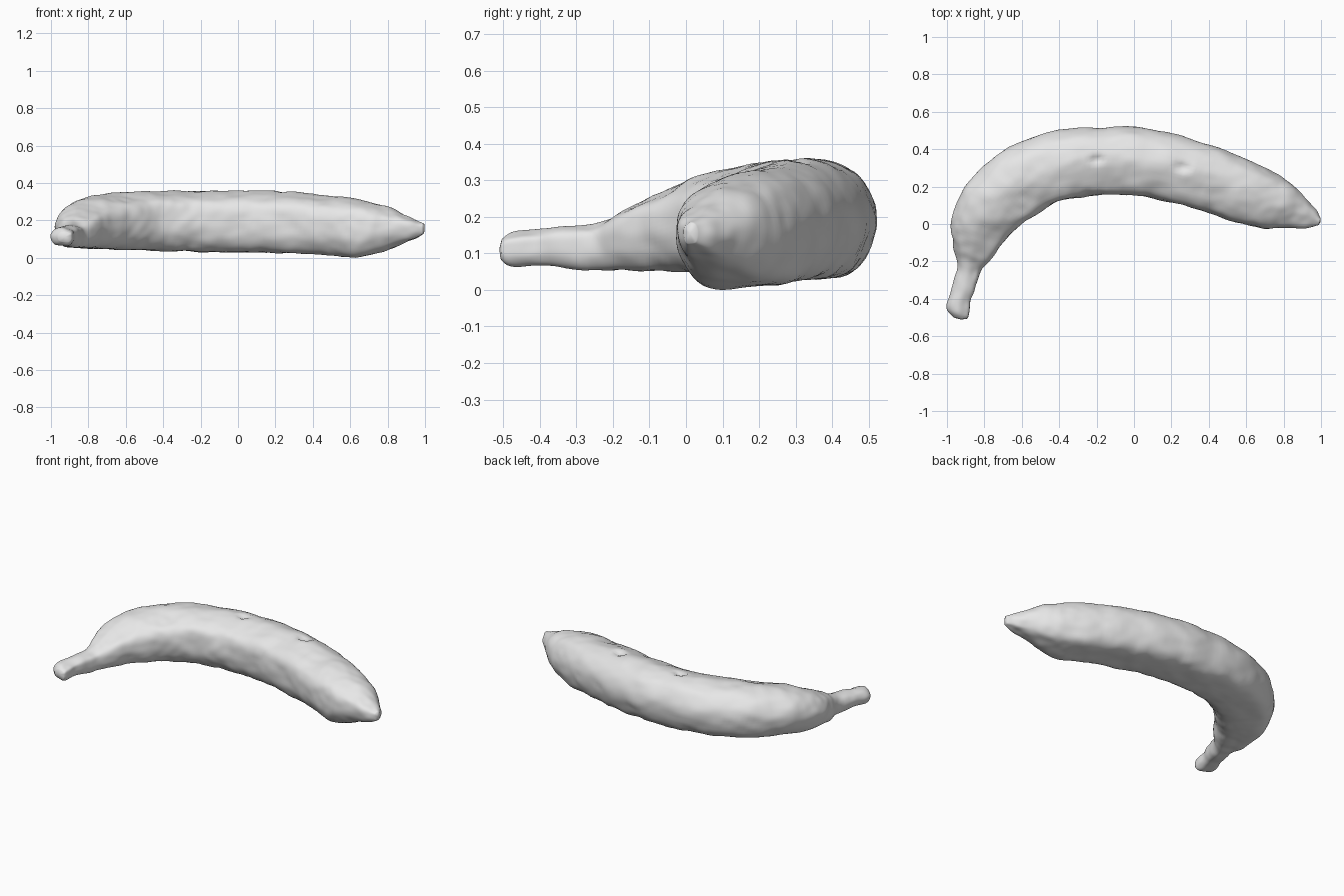
import bpy, bmesh, math
from mathutils import Vector, noise

cube = bpy.data.objects.get("Cube")
if cube:
    bpy.data.objects.remove(cube, do_unlink=True)

# Stations from stem to tip: outer x, y, inner x, y, bottom, top
STATIONS = [
    (-.96, -.495, -.89, -.505, .09, .14),
    (-.995, -.45, -.88, -.48, .07, .16),
    (-.975, -.35, -.865, -.39, .07, .17),
    (-.945, -.22, -.825, -.26, .06, .19),
    (-.965, -.12, -.77, -.19, .055, .23),
    (-.975, 0, -.7, -.1, .05, .28),
    (-.93, .14, -.6, 0, .05, .325),
    (-.82, .29, -.5, .07, .045, .345),
    (-.64, .42, -.4, .12, .04, .36),
    (-.4, .495, -.28, .145, .035, .36),
    (-.13, .515, -.15, .16, .03, .36),
    (.1, .5, .03, .15, .03, .36),
    (.35, .435, .24, .105, .025, .35),
    (.55, .37, .42, .055, .015, .335),
    (.72, .29, .58, 0, .005, .315),
    (.84, .21, .7, -.02, .035, .28),
    (.92, .13, .83, -.02, .075, .24),
    (.97, .08, .93, -.015, .105, .205),
    (.995, .03, .985, -.005, .13, .185),
]
# Cross-section: u from inner to outer side, v from bottom to top
SECTION = [(-1, .1), (-.88, .62), (-.4, .9), (.15, 1), (.7, .78), (1, .25),
           (.97, -.35), (.68, -.85), (0, -.97), (-.6, -.93), (-.93, -.5)]


def spline(points, steps, closed):
    """Catmull-Rom resampling of a list of tuples."""
    n, out = len(points), []
    pick = (lambda i: points[i % n]) if closed else (lambda i: points[max(0, min(n - 1, i))])
    for i in range(n if closed else n - 1):
        for s in range(steps):
            t = s / steps
            out.append([.5 * (2 * b + (c - a) * t + (2 * a - 5 * b + 4 * c - d) * t * t
                              + (3 * b - a - 3 * c + d) * t ** 3)
                        for a, b, c, d in zip(*(pick(i + k) for k in (-1, 0, 1, 2)))])
    if not closed:
        out.append(list(points[-1]))
    return out


# Fruit body with stem and tip
bm = bmesh.new()
section = spline(SECTION, 6, True)
rings = []
for ox, oy, ix, iy, low, high in spline(STATIONS, 8, False):
    outer, inner = Vector((ox, oy, 0)), Vector((ix, iy, 0))
    mid, half = (outer + inner) / 2, (outer - inner) / 2
    rings.append([bm.verts.new(mid + half * u + Vector((0, 0, (low + high) / 2 + v * (high - low) / 2)))
                  for u, v in section])
count = len(section)
for a, b in zip(rings, rings[1:]):
    for i in range(count):
        j = (i + 1) % count
        bm.faces.new((a[i], a[j], b[j], b[i]))
for ring, push in ((rings[0], Vector((0, -.006, 0))), (rings[-1], Vector((.005, 0, 0)))):
    centre = bm.verts.new(sum((v.co for v in ring), Vector()) / count + push)
    for i in range(count):
        bm.faces.new((ring[i], ring[(i + 1) % count], centre))
bmesh.ops.recalc_face_normals(bm, faces=bm.faces)
bm.normal_update()

# Lumpy skin and two pits with raised rims on the upper side
moves = {}
for v in bm.verts:
    offset = .009 * noise.noise(v.co * 8) + .004 * noise.noise(v.co * 20)
    if v.co.z > .2:
        for x, y in ((-.2, .345), (.26, .305)):
            r = math.hypot((v.co.x - x) / 1.3, v.co.y - y)
            offset += .01 * math.exp(-(r / .045) ** 2) - .035 * math.exp(-(r / .022) ** 2)
    moves[v] = v.normal * offset
for v, move in moves.items():
    v.co += move
floor = min(v.co.z for v in bm.verts)
bmesh.ops.translate(bm, verts=bm.verts, vec=(0, 0, -floor))

mesh = bpy.data.meshes.new("banana")
bm.to_mesh(mesh)
bm.free()
banana = bpy.data.objects.new("banana", mesh)
bpy.context.collection.objects.link(banana)

skin = bpy.data.materials.new("light grey skin")
skin.use_nodes = True
skin.diffuse_color = (.8, .8, .8, 1)
skin.node_tree.nodes["Principled BSDF"].inputs["Base Color"].default_value = (.8, .8, .8, 1)
mesh.materials.append(skin)
for polygon in mesh.polygons:
    polygon.use_smooth = True
